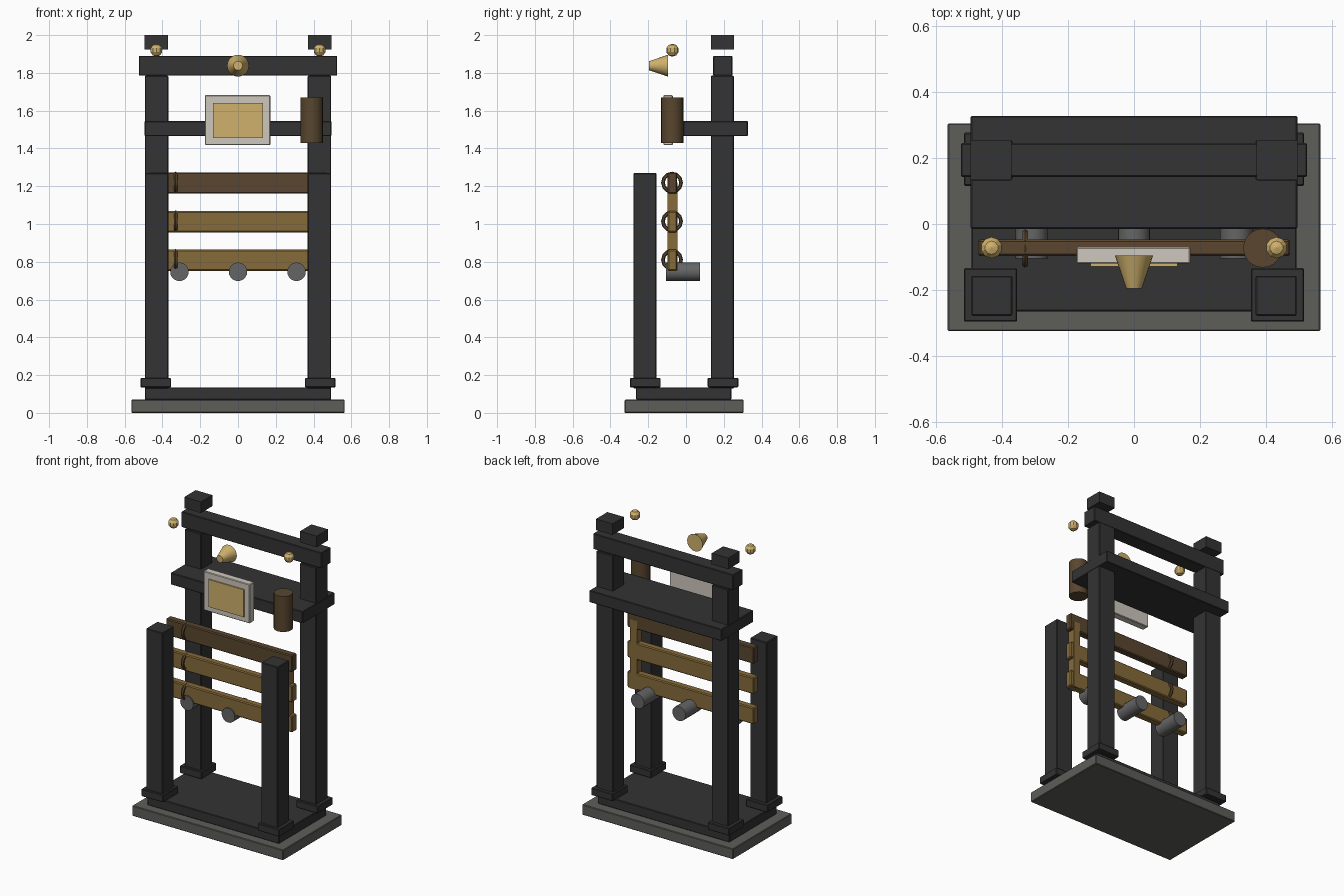
import bpy
import math

default = bpy.data.objects.get("Cube")
if default:
    bpy.data.objects.remove(default, do_unlink=True)


def material(name, r, g, b):
    m = bpy.data.materials.new(name)
    m.use_nodes = True
    m.diffuse_color = (r, g, b, 1)
    m.node_tree.nodes["Principled BSDF"].inputs["Base Color"].default_value = (r, g, b, 1)
    return m


charcoal = material("charcoal", 0.033, 0.033, 0.035)
stone = material("stone grey", 0.11, 0.11, 0.10)
steel = material("steel grey", 0.13, 0.13, 0.13)
dark_wood = material("dark brown", 0.10, 0.062, 0.028)
wood = material("golden brown", 0.24, 0.145, 0.042)
ivory = material("ivory", 0.62, 0.58, 0.51)
gold = material("brass", 0.62, 0.44, 0.15)


def finish(name, mat, smooth=True):
    ob = bpy.context.object
    ob.name = name
    ob.data.materials.append(mat)
    if smooth:
        bpy.ops.object.shade_smooth_by_angle(angle=math.radians(40))
    return ob


def box(name, mat, x, y, z, bevel=0.004):
    """Box from (low, high) pairs on each axis, with softened edges."""
    spans = (x, y, z)
    bpy.ops.mesh.primitive_cube_add(size=1, location=[(a + b) / 2 for a, b in spans])
    bpy.context.object.scale = [b - a for a, b in spans]
    bpy.ops.object.transform_apply(location=False, rotation=False, scale=True)
    ob = finish(name, mat, False)
    if bevel:
        mod = ob.modifiers.new("soft edges", "BEVEL")
        mod.width = bevel
        mod.segments = 1
    return ob


def around(c, half):
    return (c - half, c + half)


# Base slab and deck
box("base_slab", stone, around(0, 0.565), (-0.325, 0.305), (0, 0.07))
box("deck", charcoal, around(0, 0.493), (-0.265, 0.24), (0.07, 0.135))

# Posts with feet, finials and caps on both sides
for side, s in (("left", 1), ("right", -1)):
    for row, y, top in (("front", -0.218, 1.27), ("back", 0.193, 1.785)):
        box(f"{row}_post_{side}", charcoal, around(s * 0.431, 0.062), around(y, 0.061), (0.13, top))
        box(f"{row}_foot_{side}", charcoal, around(s * 0.435, 0.081), around(y + 0.003, 0.081), (0.135, 0.185))
    box(f"post_cap_{side}", charcoal, around(s * 0.433, 0.062), around(0.194, 0.061), (1.925, 2.0), 0)
    bpy.ops.mesh.primitive_uv_sphere_add(segments=10, ring_count=5, radius=0.034,
                                         location=(s * 0.432, -0.072, 1.92))
    finish(f"brass_ball_{side}", gold, False)

# Cross beam and shelf
box("top_beam", charcoal, around(0, 0.525), (0.143, 0.245), (1.785, 1.89))
box("shelf", charcoal, around(0, 0.495), (-0.015, 0.328), (1.465, 1.545))

# Rails with a ring on each
for name, mat, z in (("top", dark_wood, 1.217), ("middle", wood, 1.012), ("bottom", wood, 0.808)):
    box(f"{name}_rail", mat, around(0, 0.473), around(-0.072, 0.025), around(z, 0.056), 0.006)
    bpy.ops.mesh.primitive_torus_add(major_radius=0.048, minor_radius=0.010, major_segments=12,
                                     minor_segments=6, location=(-0.33, -0.074, z + 0.002),
                                     rotation=(0, math.pi / 2, 0))
    finish(f"{name}_rail_ring", dark_wood)

# Upright strap joining the rails
box("rail_strap", wood, around(0.425, 0.025), around(-0.072, 0.026), (0.753, 1.22), 0)

# Pegs below the rails
for name, x in (("right", -0.31), ("middle", 0), ("left", 0.31)):
    bpy.ops.mesh.primitive_cylinder_add(vertices=20, radius=0.049, depth=0.18,
                                        location=(x, -0.015, 0.747), rotation=(math.pi / 2, 0, 0))
    finish(f"{name}_peg", steel)

# Canister
bpy.ops.mesh.primitive_cylinder_add(vertices=20, radius=0.059, depth=0.24, location=(0.39, -0.073, 1.55))
finish("canister", dark_wood)

# Framed plaque
box("plaque_frame", ivory, around(-0.002, 0.173), (-0.12, -0.07), (1.418, 1.682))
box("plaque_panel", gold, around(0, 0.132), (-0.129, -0.12), (1.455, 1.64), 0)

# Horn, narrow end forward
bpy.ops.mesh.primitive_cone_add(vertices=20, radius1=0.058, radius2=0.024, depth=0.1,
                                location=(0, -0.145, 1.838), rotation=(math.pi / 2, 0, 0))
finish("horn", gold)
